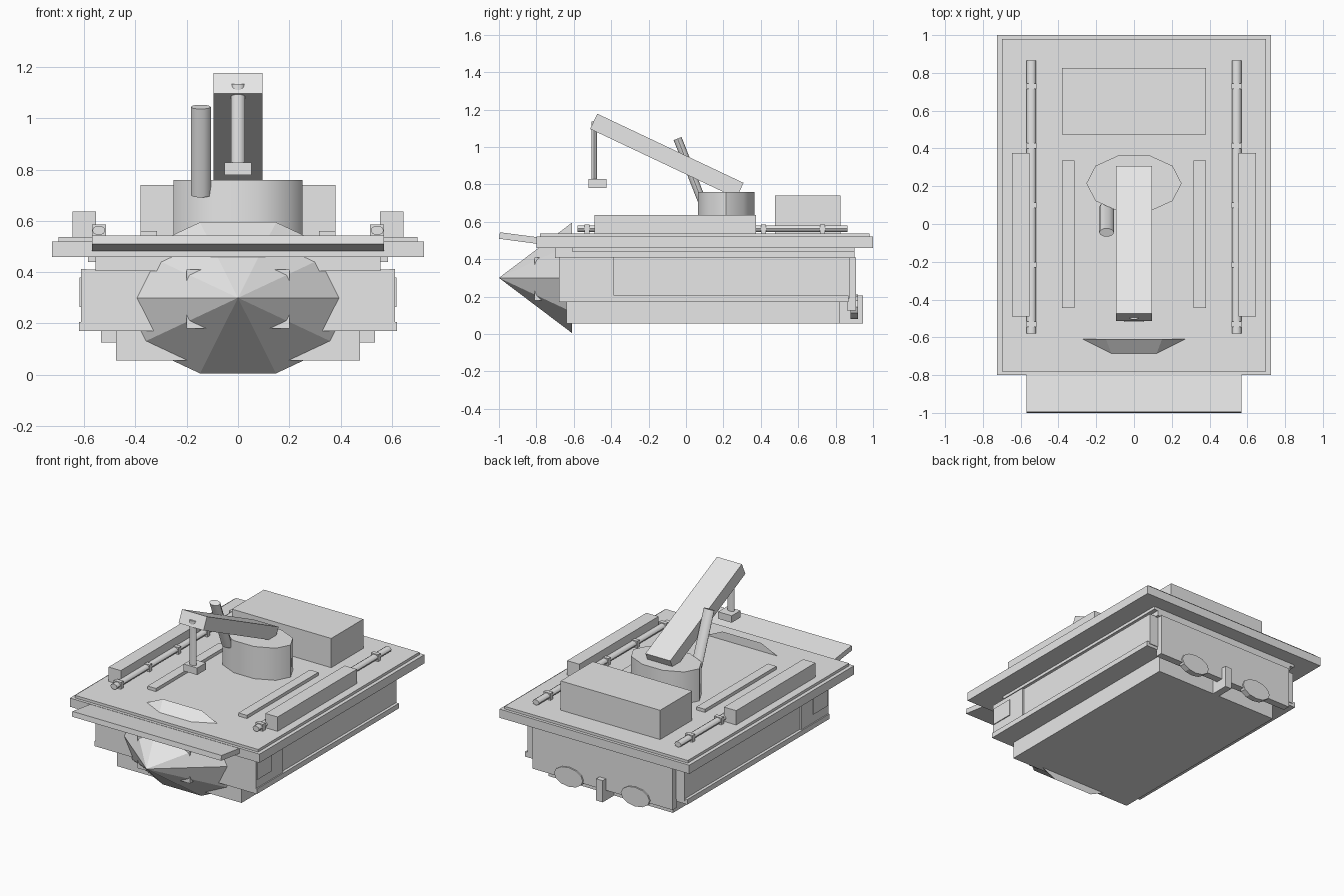
import bpy, bmesh, math
from mathutils import Matrix

if "Cube" in bpy.data.objects:
    bpy.data.objects.remove(bpy.data.objects["Cube"])

grey = bpy.data.materials.new("plain_grey")
grey.diffuse_color = (0.8, 0.8, 0.8, 1)
grey.use_nodes = True
grey.node_tree.nodes["Principled BSDF"].inputs["Base Color"].default_value = grey.diffuse_color


def finish(name, bm, smooth_angle=None):
    bmesh.ops.recalc_face_normals(bm, faces=bm.faces)
    me = bpy.data.meshes.new(name)
    bm.to_mesh(me)
    bm.free()
    me.materials.append(grey)
    if smooth_angle:
        for p in me.polygons:
            p.use_smooth = True
        me.set_sharp_from_angle(angle=math.radians(smooth_angle))
    ob = bpy.data.objects.new(name, me)
    bpy.context.collection.objects.link(ob)
    return ob


def place(center, tilt):
    return Matrix.Translation(center) @ Matrix.Rotation(math.radians(tilt), 4, 'X')


def block(name, x, y, z, tilt=0):
    """Box from (min, max) ranges, tilted about its own x axis."""
    c = [(r[0] + r[1]) / 2 for r in (x, y, z)]
    s = [r[1] - r[0] for r in (x, y, z)]
    bm = bmesh.new()
    bmesh.ops.create_cube(bm, size=1, matrix=place(c, tilt) @ Matrix.Diagonal((*s, 1)))
    return finish(name, bm)


def pair(name, x, y, z):
    block("left_" + name, (-x[1], -x[0]), y, z)
    block("right_" + name, x, y, z)


def prism(name, center, rx, ry, length, n, tilt=0, pointed=False, smooth=None):
    """Elliptical prism or pyramid along local z, tilted about x."""
    bm = bmesh.new()
    ring = [(rx * math.cos(2 * math.pi * i / n), ry * math.sin(2 * math.pi * i / n)) for i in range(n)]
    h = length / 2
    low = [bm.verts.new((a, b, -h)) for a, b in ring]
    bm.faces.new(low)
    if pointed:
        tip = bm.verts.new((0, 0, h))
        for i in range(n):
            bm.faces.new((low[i], low[(i + 1) % n], tip))
    else:
        top = [bm.verts.new((a, b, h)) for a, b in ring]
        bm.faces.new(top)
        for i in range(n):
            j = (i + 1) % n
            bm.faces.new((low[i], low[j], top[j], top[i]))
    bm.transform(place(center, tilt))
    return finish(name, bm, smooth)


# Hull, stacked from the belly upwards
block("belly", (-.475, .475), (-.64, .82), (.055, .18))
block("lower_flange", (-.62, .62), (-.68, .87), (.17, .205))
block("main_hull", (-.6, .6), (-.68, .875), (.19, .41))
block("upper_hull", (-.555, .555), (-.7, .9), (.405, .46))
block("under_deck_rim", (-.585, .585), (-.61, .9), (.44, .465))
block("back_panel", (-.535, .535), (.86, .91), (.125, .41))

# Side sections with hatches
pair("front_side_panel", (.59, .612), (-.68, -.385), (.2, .412))
pair("side_hatch", (.6, .618), (-.67, -.51), (.265, .38))

# Faceted nose and its housing
block("nose_housing", (-.2, .2), (-.81, -.66), (.18, .41))
prism("nose_cone", (0, -.805, .3), .48, .31, .39, 10, tilt=90, pointed=True)

# Deck with front ramp lip
block("deck", (-.725, .725), (-.8, 1), (.46, .52))
block("deck_plate", (-.7, .7), (-.78, .98), (.51, .538))
block("front_lip", (-.57, .57), (-.998, -.785), (.495, .53), tilt=-7.5)

# Rear discs and tow hook
for side, s in (("left", -1), ("right", 1)):
    prism(side + "_rear_disc", (s * .255, .9, .145), .11, .066, .04, 12, tilt=90)
block("tow_hook", (-.025, .025), (.81, .945), (.055, .205))

# Deck fittings
block("rear_locker", (-.38, .38), (.475, .825), (.53, .74))
pair("side_locker", (.553, .646), (-.49, .375), (.53, .637))
pair("deck_strip", (.315, .38), (-.445, .335), (.53, .56))

# Long rods with collars
for side, s in (("left", -1), ("right", 1)):
    prism(side + "_rod", (s * .543, .142, .563), .025, .019, 1.445, 10, tilt=90, smooth=40)
for i in range(5):
    y = -.53 + i * .315
    pair("rod_collar_%d" % i, (.515, .57), (y - .014, y + .014), (.535, .586))

# Turret, boom, hanging tool and pipe
prism("turret", (0, .215, .648), .252, .158, .224, 10, smooth=40)
block("boom", (-.095, .095), (-.535, .33), (.907, .997), tilt=-25.3)
prism("tool_rod", (0, -.491, .98), .027, .016, .31, 10, smooth=40)
block("tool_head", (-.052, .052), (-.52, -.425), (.78, .828))
prism("pipe", (-.145, .0225, .8725), .039, .024, .37, 10, tilt=21.4, smooth=40)
